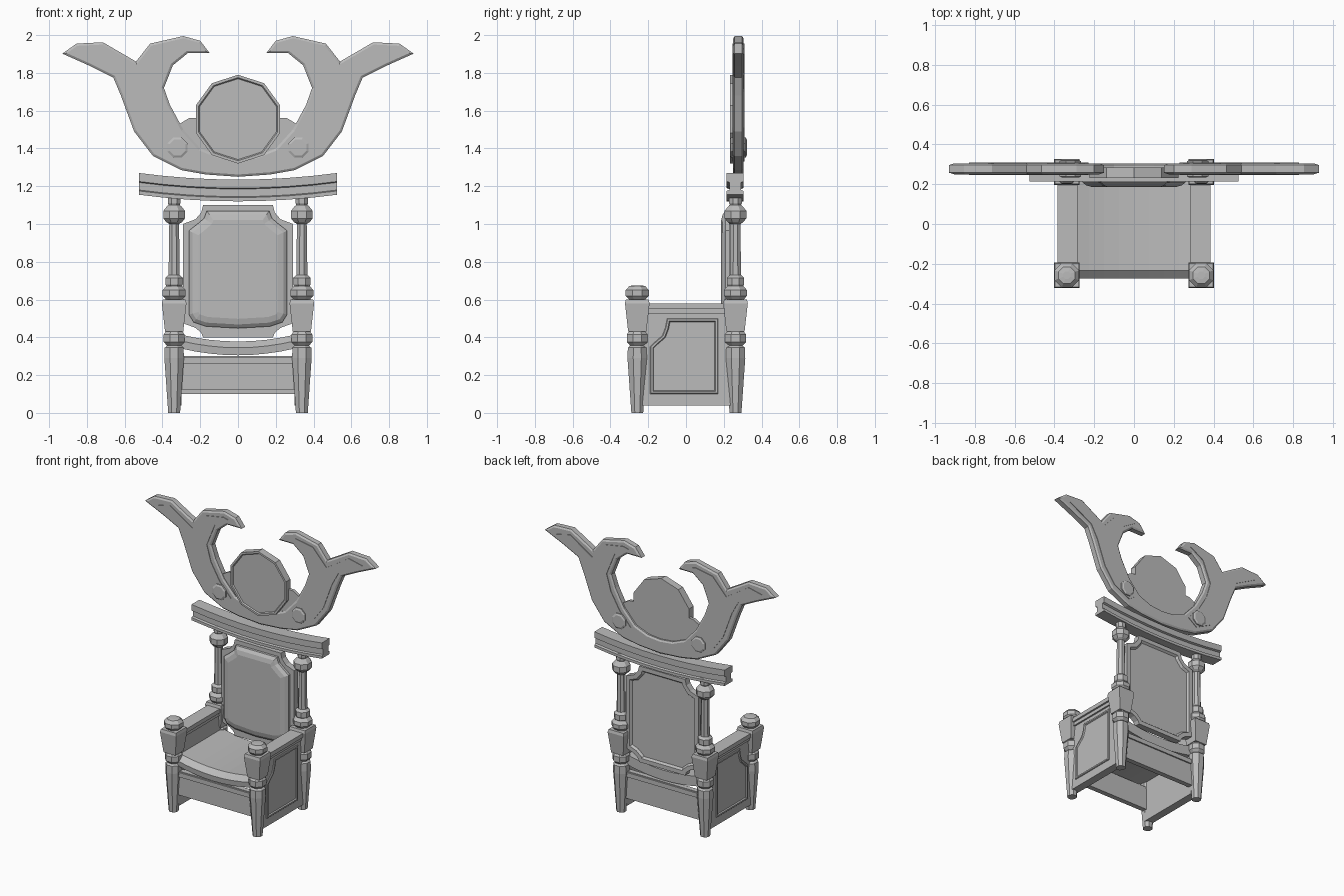
import bpy, bmesh, math
from mathutils import Vector

if "Cube" in bpy.data.objects:
    bpy.data.objects.remove(bpy.data.objects["Cube"])

stone = bpy.data.materials.new("plain grey")
stone.use_nodes = True
GREY = (0.5, 0.5, 0.5, 1)
stone.diffuse_color = GREY
stone.node_tree.nodes["Principled BSDF"].inputs["Base Color"].default_value = GREY


def finish(name, bm):
    bmesh.ops.recalc_face_normals(bm, faces=bm.faces)
    mesh = bpy.data.meshes.new(name)
    bm.to_mesh(mesh)
    bm.free()
    mesh.materials.append(stone)
    obj = bpy.data.objects.new(name, mesh)
    bpy.context.collection.objects.link(obj)
    return obj


def prism(name, outline, low, high, axis="y", low_steps=(), high_steps=()):
    """Extrude an outline along an axis, then inset its end caps in (width, depth) steps."""
    def place(a, b, d):
        return (a, d, b) if axis == "y" else (d, a, b)
    bm = bmesh.new()
    rings = [[bm.verts.new(place(a, b, d)) for a, b in outline] for d in (low, high)]
    caps = [bm.faces.new(r) for r in rings]
    n = len(outline)
    for i in range(n):
        j = (i + 1) % n
        bm.faces.new((rings[0][i], rings[0][j], rings[1][j], rings[1][i]))
    bmesh.ops.recalc_face_normals(bm, faces=bm.faces)
    for cap, steps in zip(caps, (low_steps, high_steps)):
        for width, depth in steps:
            bmesh.ops.inset_region(bm, faces=[cap], thickness=width, depth=depth,
                                   use_even_offset=True)
    return finish(name, bm)


def box(name, x, y, z):
    return prism(name, [(x[0], z[0]), (x[1], z[0]), (x[1], z[1]), (x[0], z[1])], *y)


def lathe(name, profile, x, y, sides=8, turn=0.5):
    """Faceted turning from (radius, height) pairs."""
    bm = bmesh.new()
    rings = []
    for r, z in profile:
        angles = [2 * math.pi * (k + turn) / sides for k in range(sides)]
        rings.append([bm.verts.new((x + r * math.cos(a), y + r * math.sin(a), z)) for a in angles])
    for lower, upper in zip(rings, rings[1:]):
        for k in range(sides):
            m = (k + 1) % sides
            bm.faces.new((lower[k], lower[m], upper[m], upper[k]))
    bm.faces.new(rings[0])
    bm.faces.new(rings[-1])
    return finish(name, bm)


def sagging_beam(name, profile, half, rise, segments=8):
    """Sweep a (y, z) profile across x, with the ends lifted by rise."""
    bm = bmesh.new()
    rings = []
    for k in range(segments + 1):
        t = 2 * k / segments - 1
        rings.append([bm.verts.new((t * half, y, z + rise * t * t)) for y, z in profile])
    n = len(profile)
    for a, b in zip(rings, rings[1:]):
        for i in range(n):
            j = (i + 1) % n
            bm.faces.new((a[i], a[j], b[j], b[i]))
    bm.faces.new(rings[0])
    bm.faces.new(rings[-1])
    return finish(name, bm)


def mirrored(half):
    """Close a half outline that runs from the centre line back to the centre line."""
    return half + [(-x, z) for x, z in reversed(half) if abs(x) > 1e-4]


def polygon(x, z, r, sides, turn):
    return [(x + r * math.sin(2 * math.pi * (k + turn) / sides),
             z + r * math.cos(2 * math.pi * (k + turn) / sides)) for k in range(sides)]


# Turned legs, tapered blocks, knobs and back posts
LEG = [(.034, 0), (.056, .29), (.054, .345), (.035, .36)]
COLLAR = [(.035, .35), (.06, .375), (.06, .415), (.04, .44)]
BLOCK = [(.068, .43), (.092, .58), (.085, .6)]
KNOB = [(.042, .595), (.066, .62), (.066, .65), (.045, .672)]
POST = [(.045, .672), (.05, .68), (.05, .715), (.032, .73), (.028, 1.0), (.045, 1.01),
        (.062, 1.03), (.062, 1.07), (.04, 1.095), (.032, 1.1), (.036, 1.11), (.036, 1.16)]
for side, sx in (("right", -1), ("left", 1)):
    for end, y in (("front", -.258), ("back", .262)):
        label = f"{end}_{side}_"
        x = sx * .338
        lathe(label + "leg", LEG, x, y)
        lathe(label + "collar", COLLAR, x, y)
        lathe(label + "block", BLOCK, x, y, sides=4)
        top = KNOB + (POST if end == "back" else [(.02, .675)])
        lathe(label + ("post" if end == "back" else "knob"), top, x, y)

    # Side wall, armrest and notched side moulding
    box(side + "_side_wall", sorted((sx * .30, sx * .36)), (-.25, .25), (.04, .53))
    box(side + "_armrest", sorted((sx * .285, sx * .385)), (-.22, .23), (.55, .58))
    box(side + "_armrest_lip", sorted((sx * .293, sx * .372)), (-.22, .23), (.525, .55))
    notch = [(-.19, .1), (.17, .1), (.17, .5), (-.1, .5), (-.11, .45),
             (-.125, .41), (-.165, .375), (-.19, .35)]
    rim = [(.004, .004), (.01, 0), (.006, -.01)]
    d = sorted((sx * .355, sx * .364))
    prism(side + "_side_moulding", notch, *d, axis="x",
          low_steps=rim if sx < 0 else (), high_steps=rim if sx > 0 else ())

# Front and back aprons with a moulded upper edge
for end, s, bottom in (("front", -1, .125), ("back", 1, .1)):
    box(end + "_apron", (-.31, .31), sorted((s * .225, s * .262)), (bottom, .3))
    box(end + "_apron_moulding", (-.31, .31), sorted((s * .225, s * .272)), (.262, .295))

# Sagging seat
sagging_beam("seat", [(-.235, .378), (-.275, .345), (-.27, .305), (.25, .305), (.25, .378)],
             .302, .036)

# Backrest panel with notched corners, framed at the rear, and its cushion
panel = mirrored([(0, 1.1), (.185, 1.1), (.195, 1.06), (.225, 1.025), (.292, 1.0),
                  (.292, .475), (.225, .45), (.195, .425), (.185, .4), (0, .4)])
prism("backrest_panel", panel, .228, .275, high_steps=[(.03, 0), (.012, -.015)])
pad = mirrored([(0, 1.07), (.165, 1.07), (.18, 1.03), (.215, 1.0), (.26, .965),
                (.26, .52), (.235, .48), (.17, .458), (0, .448)])
prism("backrest_cushion", pad, .21, .24, low_steps=[(.02, .016), (.03, .008)])

# Crossbar with a channelled profile
channel = [(.305, 1.12), (.305, 1.14), (.29, 1.145), (.29, 1.185), (.305, 1.19), (.305, 1.235)]
front_side = [(.52 - y, z) for y, z in reversed(channel)]
sagging_beam("crossbar", channel + front_side, .525, .035)

# Horned crest
horns = mirrored([(0, 1.25), (.17, 1.262), (.3, 1.285), (.45, 1.36), (.55, 1.49), (.62, 1.68),
                  (.66, 1.775), (.78, 1.835), (.93, 1.902), (.855, 1.955), (.715, 1.962),
                  (.54, 1.86), (.465, 1.955), (.29, 1.995), (.2, 1.97), (.15, 1.905),
                  (.265, 1.905), (.345, 1.84), (.392, 1.72), (.36, 1.63), (.29, 1.5),
                  (.2, 1.4), (.1, 1.36), (0, 1.35)])
edge = [(.012, .008)]
prism("crest", horns, .258, .297, low_steps=edge, high_steps=edge)

# Raised field on both faces of each horn
field = [(.3, 1.33), (.43, 1.395), (.515, 1.51), (.585, 1.7), (.64, 1.8), (.83, 1.9),
         (.72, 1.925), (.54, 1.81), (.43, 1.93), (.29, 1.955), (.25, 1.945),
         (.36, 1.88), (.425, 1.72), (.39, 1.6), (.32, 1.48), (.23, 1.38)]
for side, sx in (("right", -1), ("left", 1)):
    prism(side + "_horn_field", [(sx * x, z) for x, z in field], .246, .309)
    knob = [(.012, .006)]
    prism(side + "_boss", polygon(sx * .32, 1.405, .058, 8, .5), .239, .316,
          low_steps=knob, high_steps=knob)

# Crest backing plate and central disc
backing = mirrored([(0, 1.33), (.2, 1.345), (.25, 1.4), (.31, 1.53), (.26, 1.56), (0, 1.575)])
prism("crest_backing", backing, .262, .285)
prism("crest_disc", polygon(0, 1.555, .235, 10, 0), .232, .285,
      low_steps=[(.014, 0), (.006, -.008)])
